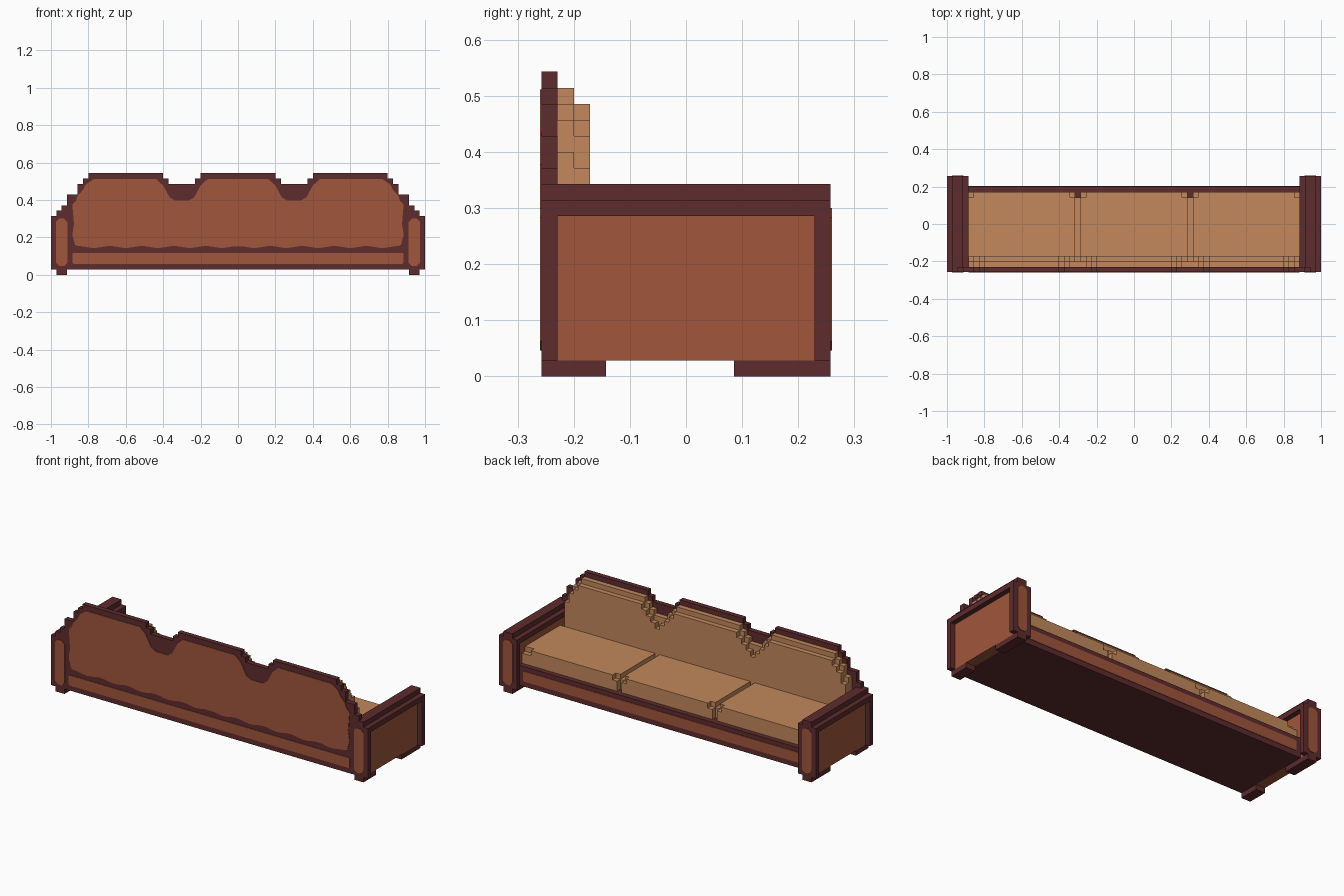
import bpy, bmesh, math

if "Cube" in bpy.data.objects:
    bpy.data.objects.remove(bpy.data.objects["Cube"])

U = 1 / 35          # one block of the grid
T = 0.003           # thickness of painted plates


def material(name, rgb):
    m = bpy.data.materials.new(name)
    m.diffuse_color = (*rgb, 1)
    m.use_nodes = True
    m.node_tree.nodes["Principled BSDF"].inputs["Base Color"].default_value = m.diffuse_color
    return m


WOOD = material("dark_red_wood", (0.112, 0.025, 0.027))
PANEL = material("rust_panel", (0.352, 0.093, 0.045))
FABRIC = material("tan_fabric", (0.539, 0.246, 0.105))


def finish(name, bm, mat):
    bmesh.ops.recalc_face_normals(bm, faces=bm.faces)
    mesh = bpy.data.meshes.new(name)
    bm.to_mesh(mesh)
    bm.free()
    mesh.materials.append(mat)
    obj = bpy.data.objects.new(name, mesh)
    bpy.context.collection.objects.link(obj)
    return obj


def extrude_xz(name, pts, y0, y1, mat):
    """Extrude an outline in x, z (blocks) from y0 to y1 (units)."""
    bm = bmesh.new()
    face = bm.faces.new([bm.verts.new((x * U, y0, z * U)) for x, z in pts])
    out = bmesh.ops.extrude_face_region(bm, geom=[face])
    verts = [v for v in out["geom"] if isinstance(v, bmesh.types.BMVert)]
    bmesh.ops.translate(bm, verts=verts, vec=(0, y1 - y0, 0))
    return finish(name, bm, mat)


def box(name, x0, x1, y0, y1, z0, z1, mat):
    pts = [(x0, z0), (x1, z0), (x1, z1), (x0, z1)]
    return extrude_xz(name, pts, y0 * U, y1 * U, mat)


def mirrored(right):
    """Close an outline given its right half from the middle outwards."""
    return right + [(-x, z) for x, z in reversed(right)]


def stepped(name, steps, z0, y0, y1, mat):
    """Symmetric stepped silhouette; steps are (right edge, height)."""
    right, prev = [], None
    for x, h in steps:
        if prev is not None:
            right.append((prev, h))
        right.append((x, h))
        prev = x
    right.append((prev, z0))
    return extrude_xz(name, mirrored(right), y0 * U, y1 * U, mat)


def rounded(x0, x1, z0, z1, c):
    return [(x0 + c, z0), (x1 - c, z0), (x1, z0 + c), (x1, z1 - c),
            (x1 - c, z1), (x0 + c, z1), (x0, z1 - c), (x0, z0 + c)]


# Backrest board with three humps and stepped shoulders
stepped("back_board",
        [(7, 19), (8, 18), (13, 17), (14, 18), (28, 19), (29, 18), (30, 17),
         (32, 15), (33, 13), (34, 12), (35, 11)], 1, -9, -8, WOOD)

# Stepped back cushions, with notches between the three cushions
stepped("back_cushion_rear",
        [(7, 18), (8, 17), (9, 16), (12, 15), (13, 16), (14, 17), (28, 18),
         (29, 17), (30, 16), (31, 14)], 5, -8, -7, FABRIC)
stepped("back_cushion_front",
        [(7, 17), (8, 16), (9, 15), (10, 14), (11, 13), (12, 14), (13, 15),
         (14, 16), (28, 17), (29, 16), (30, 15), (31, 13)], 5, -7, -6, FABRIC)

# Seat base and front rail
box("seat_base", -32, 32, -8, 6, 1, 5, WOOD)
box("front_rail", -32, 32, 6, 7, 1, 5, WOOD)

# Seat cushions: shared lower layer and three pads with notched front corners
box("seat_lower_layer", -32, 32, -6, 5, 5, 7, FABRIC)
for name, x0, x1 in (("left", -32, -11), ("middle", -10, 10), ("right", 11, 32)):
    box(name + "_seat_pad", x0, x1, -6, 5, 7, 8, FABRIC)
    box(name + "_seat_front", x0, x1, 5, 6, 5, 7, FABRIC)
    a = -30 if x0 == -32 else x0 + 1
    b = 30 if x1 == 32 else x1 - 1
    box(name + "_seat_lip", a, b, 5, 6, 7, 8, FABRIC)

# Arms, mirrored left and right
for side, s in (("left", -1), ("right", 1)):
    def arm(part, x0, x1, *rest):
        box(side + "_" + part, min(s * x0, s * x1), max(s * x0, s * x1), *rest)

    arm("arm_panel", 32, 34, -8, 8, 1, 10, PANEL)
    arm("arm_front_post", 31, 35, 8, 9, 1, 11, WOOD)
    arm("arm_cap", 31, 35, -8, 8, 10, 11, WOOD)
    arm("arm_ridge", 32, 34, -8, 9, 11, 12, WOOD)
    arm("back_foot", 32, 34, -9, -5, 0, 1, WOOD)
    arm("front_foot", 32, 34, 3, 9, 0, 1, WOOD)
    # Ridge fills the shoulder step at the back
    # Rounded painted plates on both ends of the arm
    x0, x1 = sorted((s * 31.95, s * 34.05))
    for end, y in (("front", 9 * U), ("back", -9 * U - T)):
        extrude_xz(f"{side}_arm_{end}_plate", rounded(x0, x1, 1.6, 10.5, 0.6),
                   y, y + T, PANEL)

# Long painted strips low on the back and on the front rail
for name, y, w in (("back_strip", -9 * U - T, 31), ("front_strip", 7 * U, 31)):
    extrude_xz(name, rounded(-w, w, 2.05, 4.1, 0.2), y, y + T, PANEL)

# Large scalloped back panel with a gently waved lower edge
top = [(5.7, 17.9), (7, 16.7), (8.2, 14.5), (9.2, 13.9), (11.8, 13.9),
       (12.8, 14.5), (14, 16.7), (15.3, 17.9), (27, 17.9), (28.4, 17),
       (29, 15.9), (30, 14.8), (30.3, 13.9), (31, 13.2), (30.7, 9.5),
       (31, 7.5), (30.5, 5.6)]
bottom = [(x, 5.2 + 0.2 * math.cos(x * 2 * math.pi / 6)) for x in range(30, 0, -1)]
extrude_xz("back_panel", mirrored(top + bottom), -9 * U - T, -9 * U, PANEL)
